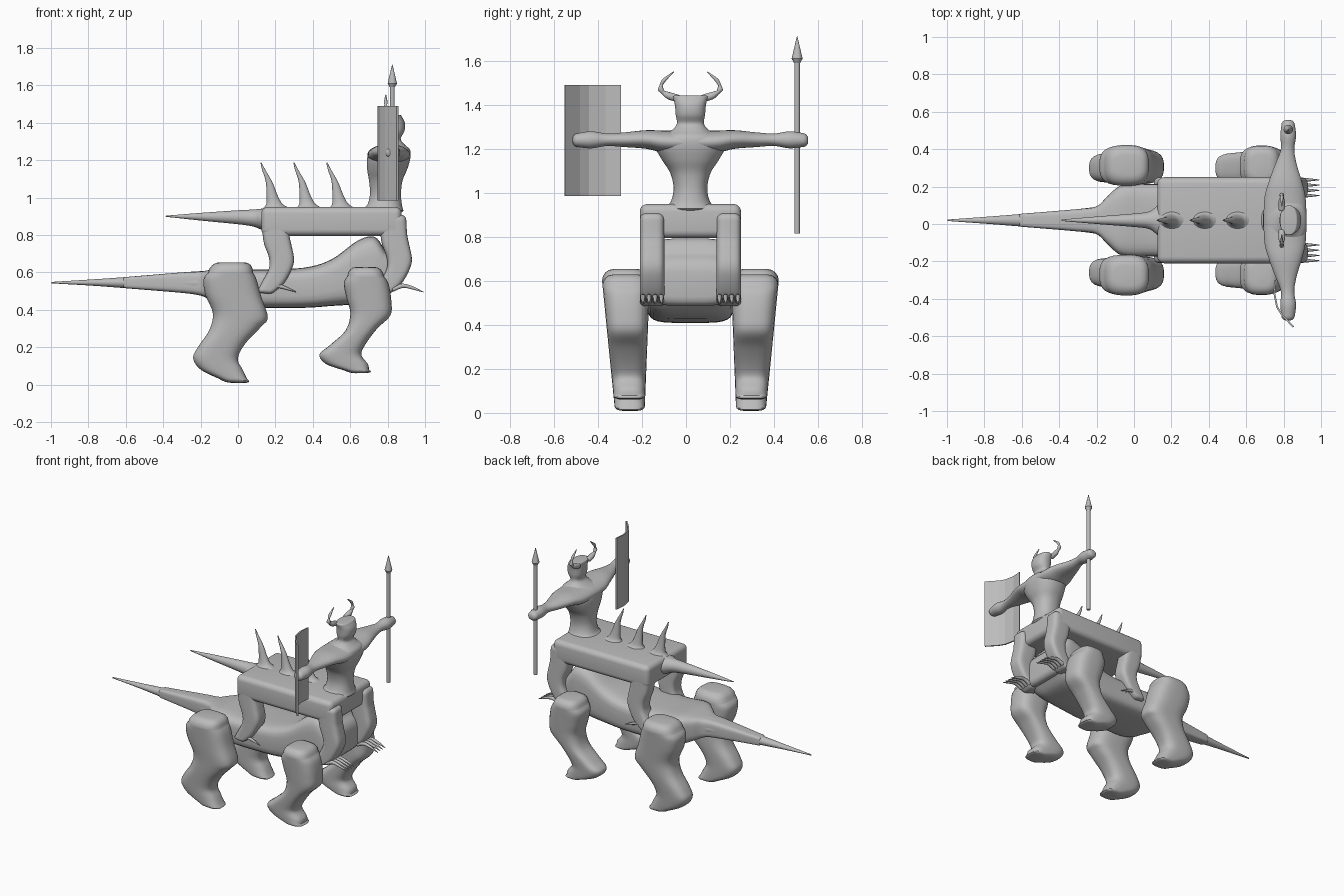
import bpy
import bmesh
from math import cos, sin, pi
from mathutils import Vector

start_cube = bpy.data.objects.get("Cube")
if start_cube:
    bpy.data.objects.remove(start_cube, do_unlink=True)

MID = 0.02  # y of the symmetry plane
grey = bpy.data.materials.new("plain grey")
grey.use_nodes = True
grey.diffuse_color = (0.5, 0.5, 0.5, 1)
grey.node_tree.nodes["Principled BSDF"].inputs["Base Color"].default_value = grey.diffuse_color


def finish(name, bm, smooth=True):
    """Turn a bmesh into a coloured object."""
    bmesh.ops.recalc_face_normals(bm, faces=bm.faces)
    mesh = bpy.data.meshes.new(name)
    bm.to_mesh(mesh)
    bm.free()
    mesh.materials.append(grey)
    obj = bpy.data.objects.new(name, mesh)
    bpy.context.collection.objects.link(obj)
    if smooth:
        bpy.ops.object.select_all(action="DESELECT")
        obj.select_set(True)
        bpy.context.view_layer.objects.active = obj
        bpy.ops.object.shade_smooth_by_angle(angle=0.7)
    return obj


def spline(p, q, r, s, t):
    return 0.5 * (2 * q + (r - p) * t + (2 * p - 5 * q + 4 * r - s) * t * t
                  + (3 * q - p - 3 * r + s) * t ** 3)


def rounded_end(last, before, amount):
    """Rings that round off the end of a loft."""
    c, u, v = last
    away = (c - before[0]).normalized()
    radius = amount * min(u.length, v.length)
    rings = []
    for step in (1, 2, 3, 4):
        angle = step * pi / 8
        inset = radius * (1 - cos(angle))
        rings.append((c + away * radius * sin(angle),
                      u * (1 - inset / u.length), v * (1 - inset / v.length)))
    return rings


def loft(name, rings, power=2.0, sides=28, amount=0.5, steps=5):
    """Skin smooth super-ellipse sections given as centre and two half axes."""
    dense = []
    last = len(rings) - 1
    for i in range(last):
        four = [rings[max(0, min(last, i + k))] for k in (-1, 0, 1, 2)]
        for s in range(steps):
            dense.append(tuple(spline(*axis, s / steps) for axis in zip(*four)))
    dense.append(rings[-1])
    head = rounded_end(dense[0], dense[1], amount)[::-1]
    dense = head + dense + rounded_end(dense[-1], dense[-2], amount)
    bm = bmesh.new()
    loops = []
    for c, u, v in dense:
        loop = []
        for k in range(sides):
            a = 2 * pi * (k + 0.5) / sides
            e = 2 / power
            x = abs(cos(a)) ** e * (1 if cos(a) > 0 else -1)
            y = abs(sin(a)) ** e * (1 if sin(a) > 0 else -1)
            loop.append(bm.verts.new(c + u * x + v * y))
        loops.append(loop)
    for a, b in zip(loops, loops[1:]):
        for k in range(sides):
            n = (k + 1) % sides
            bm.faces.new((a[k], a[n], b[n], b[k]))
    bm.faces.new(loops[0])
    bm.faces.new(loops[-1])
    return finish(name, bm)


def section(x0, z0, x1, z1, half, y=0.0):
    """Section spanning two outline points in the side plane."""
    a, b = Vector((x0, MID + y, z0)), Vector((x1, MID + y, z1))
    return ((a + b) / 2, (b - a) / 2, Vector((0, half, 0)))


def tube(name, points, radii, sides=10):
    """Tapered tube through points."""
    pts = [Vector(p) for p in points]
    rings = []
    for i, p in enumerate(pts):
        along = (pts[min(i + 1, len(pts) - 1)] - pts[max(i - 1, 0)]).normalized()
        side = Vector((0, 1, 0)) if abs(along.y) < 0.4 else Vector((1, 0, 0))
        u = along.cross(side).normalized()
        rings.append((p, u * radii[i], along.cross(u) * radii[i]))
    return loft(name, rings, sides=sides)


# Lower beast: tail, trunk and raised neck hump in one skin
trunk = [(-0.6, .515, .575, .035), (-.3, .49, .6, .06), (-.2, .475, .605, .075),
         (-.14, .45, .615, .13), (-.06, .42, .625, .19), (.1, .41, .615, .195),
         (.35, .41, .625, .195), (.5, .42, .67, .195), (.64, .43, .77, .195),
         (.73, .45, .79, .195), (.785, .49, .72, .19)]
loft("lower_body", [section(x, lo, x, hi, w, 0) for x, lo, hi, w in trunk], power=4.5)
lower_tail = [(-.995, .541, .549, .004), (-.8, .53, .561, .018),
              (-.6, .515, .575, .034), (-.3, .49, .6, .06), (-.15, .47, .61, .08)]
loft("lower_tail", [section(x, lo, x, hi, w) for x, lo, hi, w in lower_tail])

# Lower beast legs: rear edge and front edge of each section
hind = [(-.16, .6, .08, .6), (-.185, .56, .1, .56), (-.175, .48, .125, .47),
        (-.135, .38, .16, .36), (-.155, .29, .125, .31), (-.215, .2, .04, .22),
        (-.24, .14, .0, .14), (-.2, .08, .025, .08), (-.1, .03, .05, .03)]
fore = [(.585, .58, .78, .58), (.565, .54, .805, .54), (.58, .46, .82, .45),
        (.6, .38, .815, .37), (.575, .29, .745, .3), (.49, .21, .685, .22),
        (.435, .16, .66, .16), (.47, .11, .695, .11), (.57, .075, .7, .08)]
for sign, side in ((1, "left"), (-1, "right")):
    for place, table in (("hind", hind), ("front", fore)):
        rings = []
        for x0, z0, x1, z1 in table:
            z = (z0 + z1) / 2
            rings.append(section(x0, z0, x1, z1, .067 + .07 * z, sign * (.275 + .03 * z)))
        loft(f"lower_{place}_leg_{side}", rings, power=3)

# Upper beast: boxy trunk
bm = bmesh.new()
bmesh.ops.create_cube(bm, size=1)
bmesh.ops.scale(bm, vec=(.75, .46, .155), verts=bm.verts)
bmesh.ops.translate(bm, vec=(.5, MID, .872), verts=bm.verts)
bmesh.ops.bevel(bm, geom=bm.edges[:], offset=.035, segments=5, profile=.5, affect="EDGES")
finish("upper_body", bm)
upper_tail = [(-.385, .897, .903, .004), (-.2, .877, .918, .02), (0, .857, .932, .036),
              (.08, .845, .936, .047), (.12, .83, .94, .075), (.16, .82, .945, .11)]
loft("upper_tail", [section(x, lo, x, hi, w) for x, lo, hi, w in upper_tail])

# Upper beast legs with four curled claws each
limb = [(.13, .88, .27, .88), (.13, .82, .275, .8), (.14, .75, .285, .75),
        (.165, .68, .3, .67), (.165, .62, .285, .61), (.13, .55, .245, .54),
        (.11, .51, .2, .5)]
claw = [(.17, .51), (.22, .528), (.27, .518), (.33, .495)]
for sign, side in ((1, "left"), (-1, "right")):
    for place, shift, reach in (("hind", 0, -.02), ("front", .63, .66)):
        loft(f"upper_{place}_leg_{side}",
             [section(a + shift, b, c + shift, d, .056, sign * .174) for a, b, c, d in limb],
             power=4)
        for k in range(4):
            y = MID + sign * (.132 + .028 * k)
            tube(f"upper_{place}_claw_{side}_{k}", [(x + reach, y, z) for x, z in claw],
                 (.013, .012, .009, .002))

# Back spikes
spike = [(.13, .94, .285, .94, .055), (.15, .965, .24, .965, .033), (.152, 1.02, .213, 1.01, .022),
         (.147, 1.09, .185, 1.08, .015), (.128, 1.15, .148, 1.145, .008), (.12, 1.188, .126, 1.187, .002)]
for k in range(3):
    shift = k * .176
    loft(f"back_spike_{k}", [section(a + shift, b, c + shift, d, w) for a, b, c, d, w in spike],
         sides=16)

# Rider: torso, neck and head
torso = [(.65, .93, .885, .12), (.69, .96, .877, .09), (.705, 1.02, .872, .077),
         (.7, 1.09, .88, .092), (.69, 1.15, .905, .13), (.69, 1.21, .922, .16),
         (.705, 1.255, .92, .14), (.76, 1.285, .89, .085), (.79, 1.315, .87, .062),
         (.78, 1.355, .89, .067), (.778, 1.4, .892, .071), (.78, 1.435, .875, .08)]
loft("rider_torso_and_head", [section(a, z, b, z, w) for a, z, b, w in torso], power=2.3,
     amount=.15)

# Rider: both arms in one skin through the chest
arm = [(.1, .695, .92, 1.18, 1.283), (.2, .718, .9, 1.2, 1.285), (.3, .755, .87, 1.208, 1.275),
       (.38, .785, .857, 1.213, 1.27), (.45, .782, .867, 1.202, 1.28), (.51, .788, .86, 1.208, 1.272)]
both = [(-y, *rest) for y, *rest in reversed(arm)] + arm
loft("rider_arms", [(Vector(((a + b) / 2, MID + y, (lo + hi) / 2)),
                     Vector(((b - a) / 2, 0, 0)), Vector((0, 0, (hi - lo) / 2)))
                    for y, a, b, lo, hi in both], amount=.8)

# Horns
horn = [(.06, 1.43), (.105, 1.445), (.135, 1.47), (.125, 1.505), (.1, 1.53), (.076, 1.55)]
for sign, side in ((1, "left"), (-1, "right")):
    tube(f"horn_{side}", [(.79, MID + sign * y, z) for y, z in horn],
         (.018, .016, .013, .009, .006, .002))

# Spear: shaft and pointed head
for name, low, high, wide, narrow in (("spear_shaft", .815, 1.6, .013, .013),
                                      ("spear_collar", 1.59, 1.61, .014, .025),
                                      ("spear_point", 1.61, 1.712, .025, .001)):
    bm = bmesh.new()
    bmesh.ops.create_cone(bm, cap_ends=True, segments=20, radius1=wide, radius2=narrow,
                          depth=high - low)
    bmesh.ops.translate(bm, vec=(.825, .505, (low + high) / 2), verts=bm.verts)
    finish(name, bm)

# Shield: bent plate
bend = [(.752, -.3), (.745, -.37), (.76, -.445), (.785, -.485), (.848, -.553)]
outline = bend + [(x + .009, y + .004) for x, y in reversed(bend)]
bm = bmesh.new()
base = bm.faces.new([bm.verts.new((x, y, .985)) for x, y in outline])
extruded = bmesh.ops.extrude_face_region(bm, geom=[base], use_keep_orig=True)
bmesh.ops.translate(bm, vec=(0, 0, .505),
                    verts=[v for v in extruded["geom"] if isinstance(v, bmesh.types.BMVert)])
finish("shield", bm, smooth=False)
